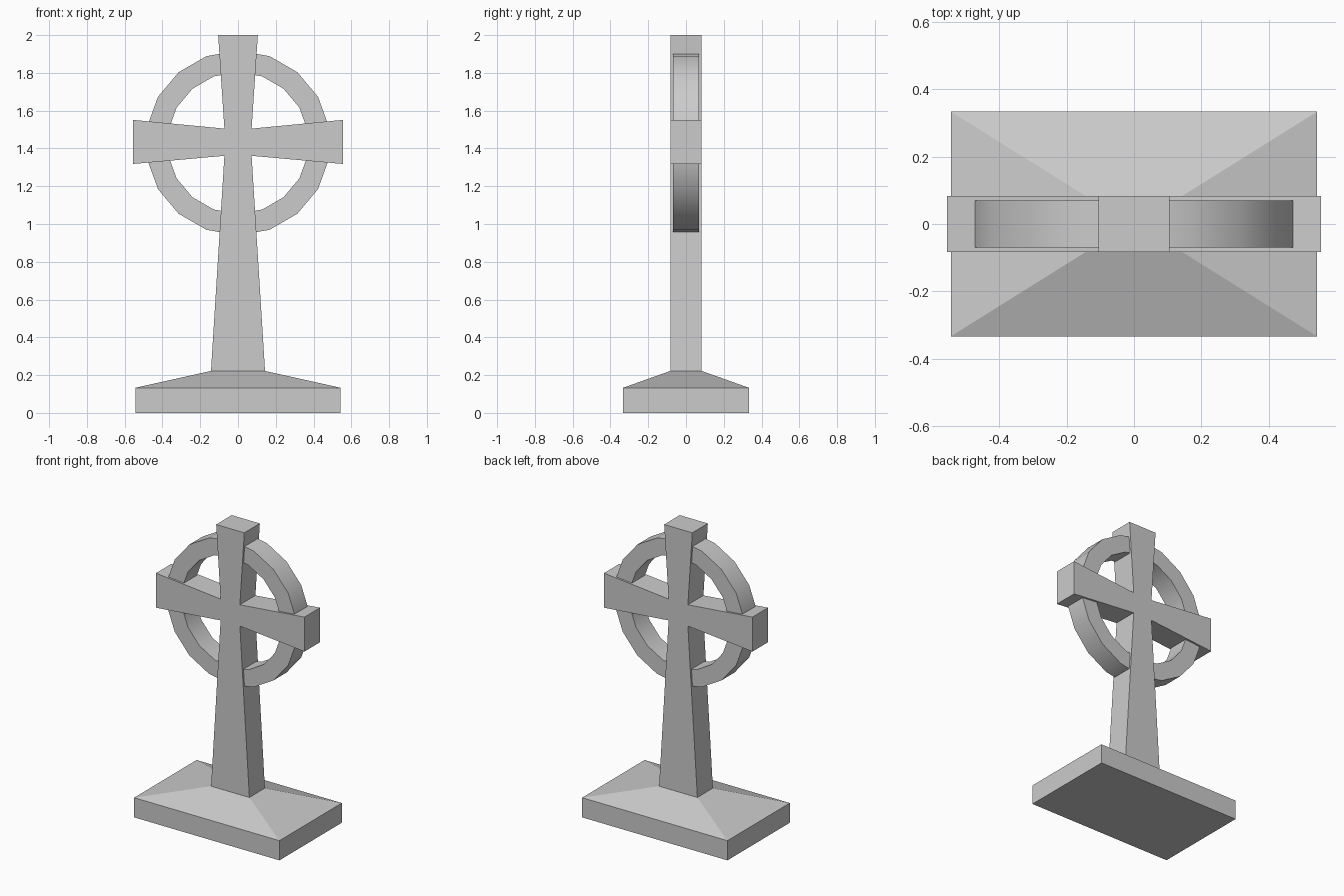
import bpy, bmesh
from math import sin, cos, radians, tau

if "Cube" in bpy.data.objects:
    bpy.data.objects.remove(bpy.data.objects["Cube"])

CZ = 1.433          # height of the crossing and ring centre


def finish(name, bm):
    bmesh.ops.recalc_face_normals(bm, faces=bm.faces)
    mesh = bpy.data.meshes.new(name)
    bm.to_mesh(mesh)
    bm.free()
    obj = bpy.data.objects.new(name, mesh)
    bpy.context.collection.objects.link(obj)
    return obj


def bridge(bm, a, b):
    n = len(a)
    for i in range(n):
        j = (i + 1) % n
        bm.faces.new((a[i], a[j], b[j], b[i]))


# Plinth: rectangular block with a sloped top rising to the shaft
bm = bmesh.new()
loops = []
for hx, hy, z in [(0.543, 0.333, 0), (0.543, 0.333, 0.133), (0.143, 0.083, 0.222)]:
    loops.append([bm.verts.new((sx * hx, sy * hy, z))
                  for sx, sy in [(-1, -1), (1, -1), (1, 1), (-1, 1)]])
for a, b in zip(loops, loops[1:]):
    bridge(bm, a, b)
bm.faces.new(loops[0])
bm.faces.new(loops[-1])
finish("plinth", bm)

# Cross: mirrored outline with flared arms, extruded through its depth
right = [(0.143, 0.222), (0.072, CZ - 0.072), (0.555, CZ - 0.115),
         (0.555, CZ + 0.118), (0.072, CZ + 0.072), (0.105, 2.0)]
outline = right + [(-x, z) for x, z in reversed(right)]
bm = bmesh.new()
front, back = [[bm.verts.new((x, y, z)) for x, z in outline] for y in (-0.083, 0.083)]
bridge(bm, front, back)
bm.faces.new(front)
bm.faces.new(back)
finish("cross", bm)

# Ring: 18-sided band with a rectangular section, smooth round the band
bm = bmesh.new()
N = 18
loops = [[bm.verts.new((r * sin(tau * i / N), y, CZ - 0.004 + r * cos(tau * i / N)))
          for i in range(N)]
         for r, y in [(0.489, -0.07), (0.489, 0.07), (0.375, 0.07), (0.375, -0.07)]]
for k in range(4):
    bridge(bm, loops[k], loops[(k + 1) % 4])
ring = finish("ring", bm)
bpy.ops.object.select_all(action='DESELECT')
ring.select_set(True)
bpy.context.view_layer.objects.active = ring
bpy.ops.object.shade_smooth_by_angle(angle=radians(30))
